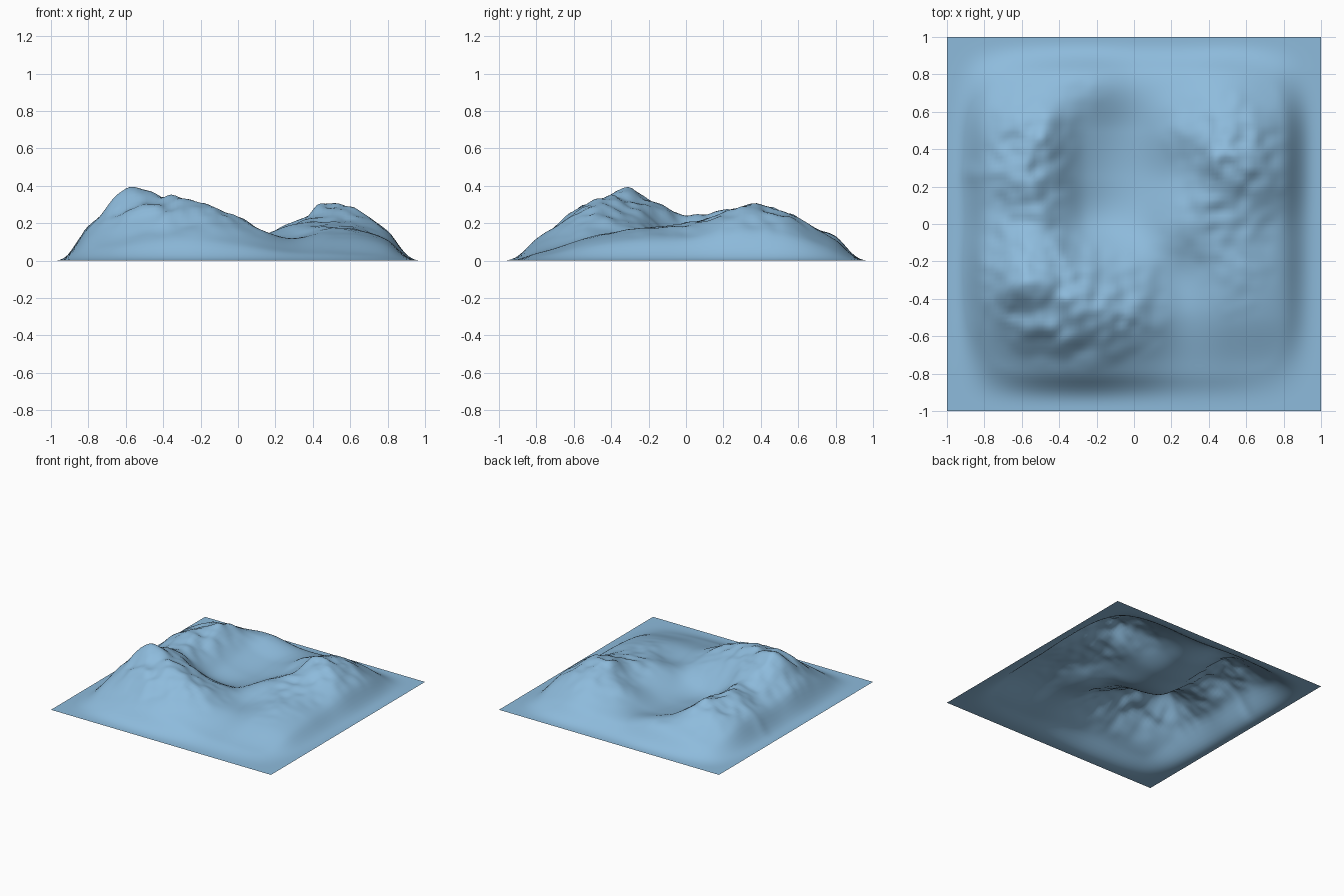
import bpy, bmesh, math
from mathutils import Vector, noise

if "Cube" in bpy.data.objects:
    bpy.data.objects.remove(bpy.data.objects["Cube"])

# Coarse relief: heights every 0.25 units, rows run front to back, border is flat at zero
RELIEF = [
    (.07, .13, .15, .11, .06, .05, .03),
    (.18, .30, .31, .23, .12, .13, .10),
    (.23, .34, .26, .18, .12, .17, .13),
    (.18, .24, .09, .08, .18, .20, .14),
    (.20, .25, .09, .06, .15, .27, .19),
    (.18, .26, .12, .08, .18, .27, .18),
    (.08, .14, .15, .10, .11, .14, .08),
]


def cell(i, j):
    return RELIEF[j - 1][i - 1] if 1 <= i <= 7 and 1 <= j <= 7 else 0.0


def spline(a, b, c, d, t):
    return b + 0.5 * t * (c - a + t * (2*a - 5*b + 4*c - d + t * (3*(b - c) + d - a)))


def smooth_height(x, y):
    u, v = (x + 1) * 4, (y + 1) * 4
    i, j = min(int(u), 7), min(int(v), 7)
    rows = [spline(*[cell(i + k, j + m) for k in (-1, 0, 1, 2)], u - i)
            for m in (-1, 0, 1, 2)]
    return max(spline(*rows, v - j), 0.0)


def bump(x, y, cx, cy, h, r):
    return h * math.exp(-((x - cx)**2 + (y - cy)**2) / r**2)


def height(x, y):
    h = smooth_height(x, y)
    h += bump(x, y, -.60, -.33, .075, .10)   # main summit
    h += bump(x, y, .44, .34, .02, .08)      # right-hand summit
    h += bump(x, y, .61, .30, .035, .08)     # right-hand shoulder
    h += bump(x, y, -.87, .27, .02, .05)     # little knoll on the left flank
    # crags appear only on the high ground
    crag = min(max((h - .12) / .14, 0), 1)
    rough = noise.noise(Vector((x * 6, y * 6, 3.1))) + .7 * noise.noise(Vector((x * 14, y * 14, 8.4)))
    h += .03 * crag * rough
    # the foot eases into the flat border, with rounded corners
    reach = (abs(x)**8 + abs(y)**8)**.125
    e = min(1, max(0, 1 - reach) / .20)
    return max(h * e * e * (3 - 2 * e), 0.0)


# Terrain sheet
bm = bmesh.new()
bmesh.ops.create_grid(bm, x_segments=90, y_segments=90, size=1)
for v in bm.verts:
    v.co.z = height(v.co.x, v.co.y)
for f in bm.faces:
    f.smooth = True
mesh = bpy.data.meshes.new("mountain_terrain")
bm.to_mesh(mesh)
bm.free()
blue = bpy.data.materials.new("terrain_blue")
blue.diffuse_color = (.27, .50, .72, 1)
blue.use_nodes = True
blue.node_tree.nodes["Principled BSDF"].inputs["Base Color"].default_value = blue.diffuse_color
mesh.materials.append(blue)
terrain = bpy.data.objects.new("mountain_terrain", mesh)
bpy.context.collection.objects.link(terrain)
